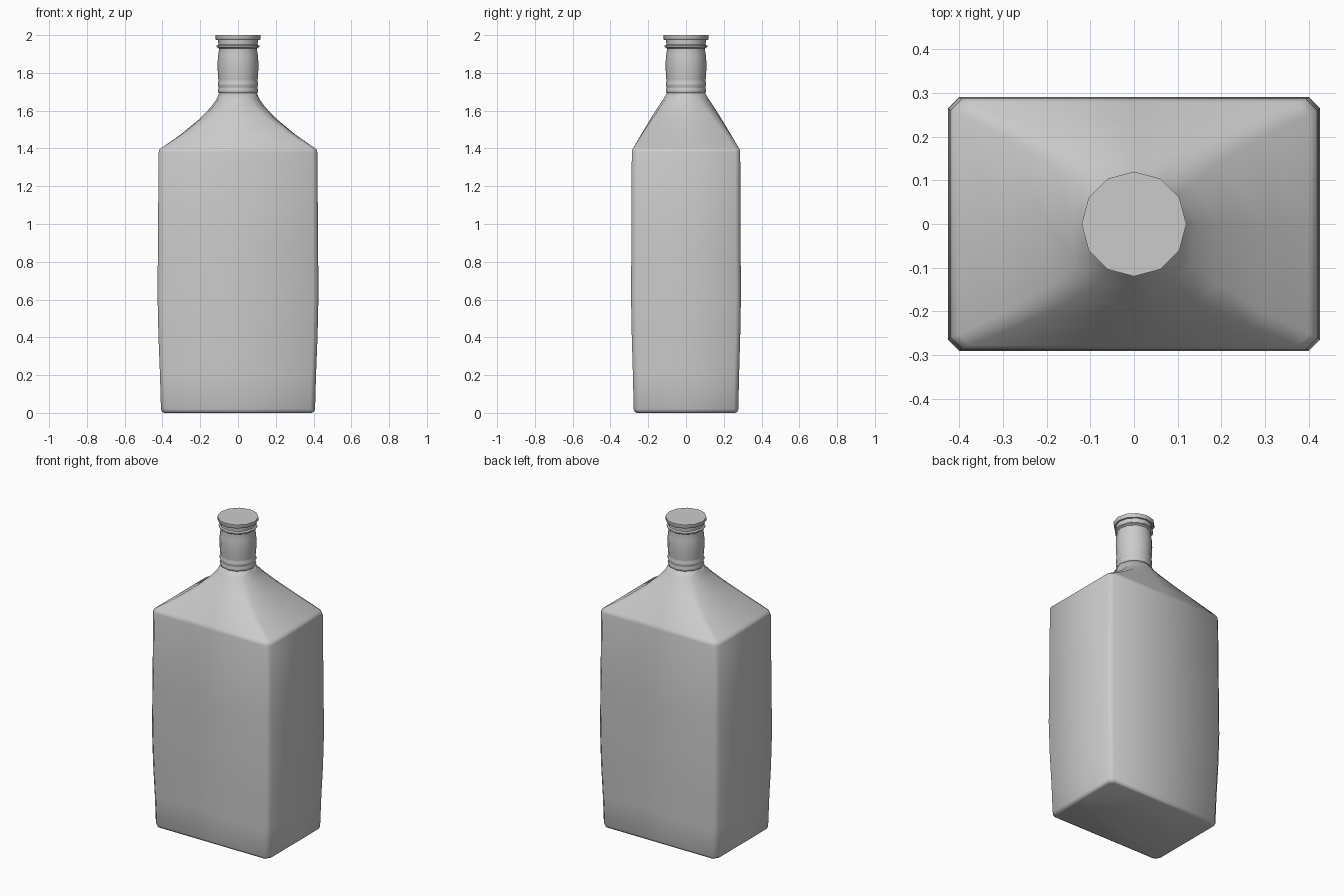
import bpy, bmesh, math

if "Cube" in bpy.data.objects:
    bpy.data.objects.remove(bpy.data.objects["Cube"])

SIDES = 12


def circle(r):
    return [(r * math.cos(2 * math.pi * i / SIDES), r * math.sin(2 * math.pi * i / SIDES))
            for i in range(SIDES)]


def chamfered_rect(hx, hy, c):
    # twelve points: four side midpoints and two per cut corner
    return [(hx, 0), (hx, hy - c), (hx - c, hy), (0, hy), (-hx + c, hy), (-hx, hy - c),
            (-hx, 0), (-hx, -hy + c), (-hx + c, -hy), (0, -hy), (hx - c, -hy), (hx, -hy + c)]


def loft(name, sections, angle):
    """Skin a stack of (z, outline) sections and close both ends."""
    bm = bmesh.new()
    rings = [[bm.verts.new((x, y, z)) for x, y in pts] for z, pts in sections]
    for a, b in zip(rings, rings[1:]):
        for i in range(SIDES):
            j = (i + 1) % SIDES
            bm.faces.new((a[i], a[j], b[j], b[i]))
    bm.faces.new(rings[0][::-1])
    bm.faces.new(rings[-1])
    bmesh.ops.recalc_face_normals(bm, faces=bm.faces)
    mesh = bpy.data.meshes.new(name)
    bm.to_mesh(mesh)
    bm.free()
    obj = bpy.data.objects.new(name, mesh)
    bpy.context.collection.objects.link(obj)
    bpy.ops.object.select_all(action='DESELECT')
    obj.select_set(True)
    bpy.context.view_layer.objects.active = obj
    bpy.ops.object.shade_smooth_by_angle(angle=math.radians(angle))
    return obj


def lathe(name, profile, angle):
    return loft(name, [(z, circle(r)) for r, z in profile], angle)


# Bottle body: z, half width, half depth, blend from rectangle to circle
body_rows = [
    (0.0, 0.39, 0.262, 0), (0.006, 0.402, 0.272, 0), (0.02, 0.408, 0.277, 0),
    (0.2, 0.413, 0.281, 0), (0.4, 0.421, 0.287, 0), (0.62, 0.426, 0.291, 0),
    (0.9, 0.424, 0.289, 0), (1.38, 0.42, 0.287, 0), (1.395, 0.416, 0.284, 0),
    (1.405, 0.402, 0.278, 0), (1.475, 0.302, 0.237, 0.08), (1.56, 0.2, 0.186, 0.32),
    (1.62, 0.143, 0.148, 0.62), (1.66, 0.114, 0.121, 0.85), (1.695, 0.099, 0.1, 1)]
unit = circle(1)
sections = []
for z, hx, hy, t in body_rows:
    rect = chamfered_rect(hx, hy, 0.026)
    sections.append((z, [(p[0] * (1 - t) + u[0] * hx * t, p[1] * (1 - t) + u[1] * hy * t)
                         for p, u in zip(rect, unit)]))
loft("bottle_body", sections, 60)

# Neck with two lower rings, slight bulge and a collar
lathe("bottle_neck", [
    (0.098, 1.69), (0.105, 1.697), (0.107, 1.708), (0.103, 1.718), (0.103, 1.724),
    (0.107, 1.732), (0.107, 1.746), (0.103, 1.754), (0.104, 1.765), (0.107, 1.80),
    (0.108, 1.85), (0.106, 1.89), (0.101, 1.92), (0.102, 1.93), (0.113, 1.937),
    (0.113, 1.944), (0.104, 1.95), (0.106, 1.978)], 50)

# Flat cap
lathe("cap", [(0.116, 1.975), (0.12, 1.98), (0.12, 2.0)], 40)
